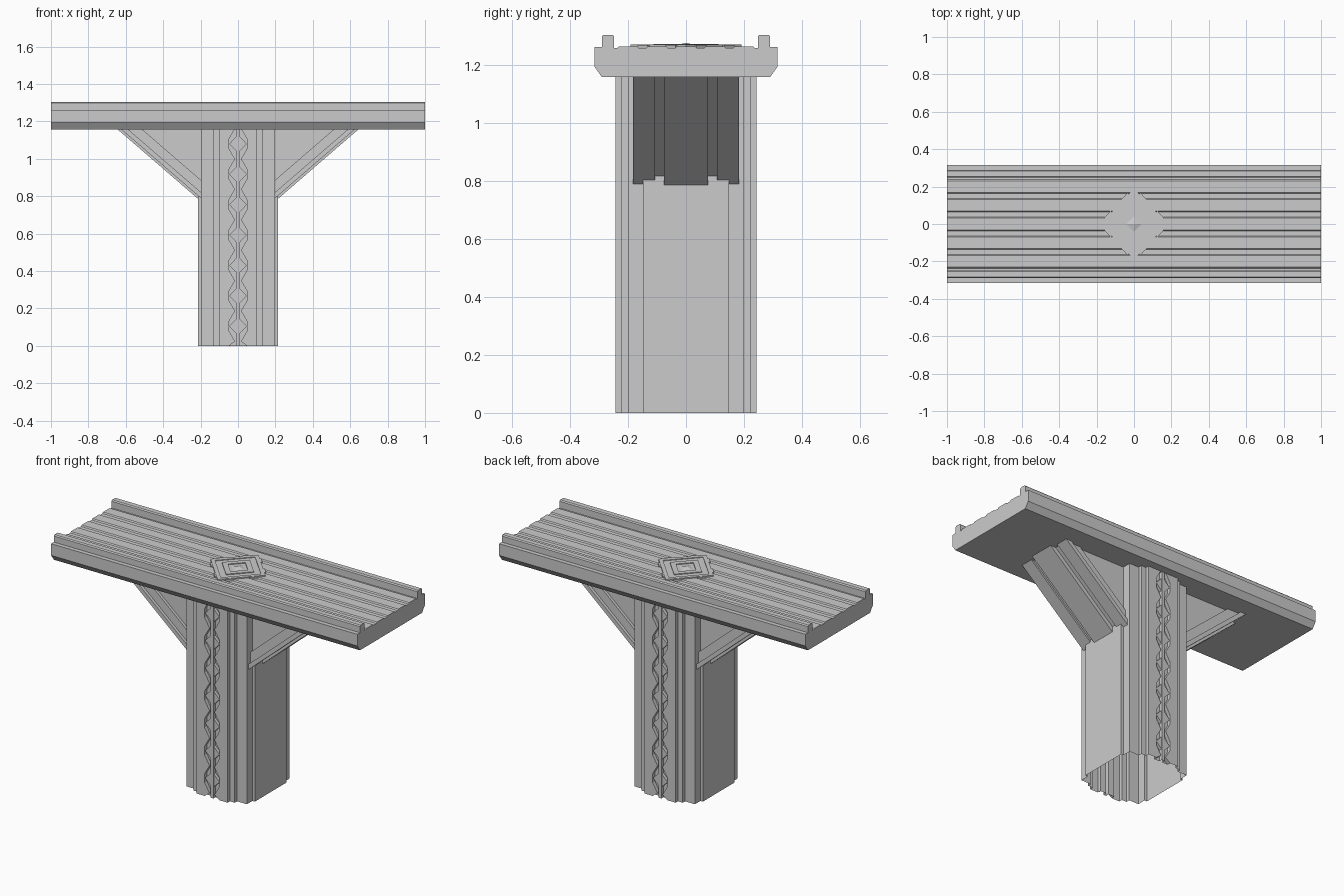
import bpy, bmesh, math
from mathutils import Vector

if "Cube" in bpy.data.objects:
    bpy.data.objects.remove(bpy.data.objects["Cube"])


def add_prism(bm, pts, place, a, b, caps=True):
    """Sweep a closed 2D outline between a and b; place maps (u, v, w) to xyz."""
    lo = [bm.verts.new(place(u, v, a)) for u, v in pts]
    hi = [bm.verts.new(place(u, v, b)) for u, v in pts]
    n = len(pts)
    fs = [bm.faces.new((lo[i], lo[(i + 1) % n], hi[(i + 1) % n], hi[i])) for i in range(n)]
    if caps:
        fs += [bm.faces.new(lo[::-1]), bm.faces.new(hi)]
    bmesh.ops.recalc_face_normals(bm, faces=fs)


def finish(bm, name):
    me = bpy.data.meshes.new(name)
    bm.to_mesh(me)
    bm.free()
    ob = bpy.data.objects.new(name, me)
    bpy.context.collection.objects.link(ob)
    return ob


def along_x(u, v, w): return (w, u, v)
def along_y(u, v, w): return (u, w, v)
def along_z(u, v, w): return (u, v, w)


BOTTOM, TOP = 1.158, 1.262

# Deck: chamfered slab with curbs and shallow plank ridges
half = [(0.29, BOTTOM), (0.315, 1.193), (0.315, TOP), (0.29, TOP),
        (0.29, 1.298), (0.284, 1.304), (0.254, 1.304), (0.248, 1.298), (0.248, TOP - 0.004)]
for c in (0.2, 0.1):
    half += [(c + 0.037, TOP - 0.004), (c + 0.031, TOP + 0.002),
             (c - 0.031, TOP + 0.002), (c - 0.037, TOP - 0.004)]
half += [(0.037, TOP - 0.004), (0.031, TOP + 0.002)]
bm = bmesh.new()
add_prism(bm, half + [(-y, z) for y, z in reversed(half)], along_x, -1, 1)
finish(bm, "deck")

# Pillar: stepped hollow outline, open underneath
q = [(0.214, -0.148), (0.198, -0.148), (0.198, -0.2), (0.134, -0.2), (0.134, -0.222),
     (0.102, -0.222), (0.102, -0.243), (0.048, -0.243), (0.048, -0.222),
     (0.01, -0.222), (0.01, -0.243)]
front = q + [(-x, y) for x, y in reversed(q)]
bm = bmesh.new()
add_prism(bm, front + [(-x, -y) for x, y in front], along_z, 0, BOTTOM + 0.004, caps=False)
finish(bm, "pillar")

# Interlocking triangle ornaments in the front and back channels
bm = bmesh.new()
for s in (-1, 1):
    for side in (-1, 1):
        for k in range(8):
            zc = 0.024 + 0.1625 * k
            pts = [(s * 0.048, max(0, zc - 0.055)), (s * 0.016, max(0.003, zc)),
                   (s * 0.048, min(BOTTOM, zc + 0.055))]
            add_prism(bm, pts, along_y, side * 0.222, side * 0.243)
            if k < 7:
                zc += 0.081
                pts = [(s * 0.01, zc - 0.038), (s * 0.047, zc), (s * 0.01, zc + 0.038)]
                add_prism(bm, pts, along_y, side * 0.222, side * 0.24)
finish(bm, "pillar_ornament")

# Brackets: sloped bands of different depth, plus a solid web
SLOPE = 0.864
XI = 0.198


def line_z(z0, x): return z0 + SLOPE * (x - 0.214)
def line_x(z0): return 0.214 + (BOTTOM - z0) / SLOPE


def band(bm, s, z0, z1, y0, y1):
    pts = [(XI, line_z(z0, XI)), (line_x(z0), BOTTOM)]
    pts += [(line_x(z1), BOTTOM), (XI, line_z(z1, XI))] if z1 else [(XI, BOTTOM)]
    add_prism(bm, [(s * x, z) for x, z in pts], along_y, y0, y1)


for s, label in ((-1, "left"), (1, "right")):
    bm = bmesh.new()
    band(bm, s, 0.826, None, -0.148, 0.148)
    band(bm, s, 0.786, 0.83, -0.076, 0.076)
    for y in (-1, 1):
        band(bm, s, 0.817, 0.83, y * 0.076, y * 0.107)
        band(bm, s, 0.803, 0.835, y * 0.107, y * 0.183)
        band(bm, s, 0.83, 0.9, y * 0.14, y * 0.165)
    finish(bm, label + "_bracket")

# Medallion: concentric diamond frames with a small pyramid
bm = bmesh.new()


def diamond(rx, ry): return [(rx, 0), (0, ry), (-rx, 0), (0, -ry)]


def frame(outer, inner, z):
    o, i = diamond(outer, outer * 1.06), diamond(inner, inner * 1.06)
    for k in range(4):
        j = (k + 1) % 4
        add_prism(bm, [o[k], o[j], i[j], i[k]], along_z, 1.25, z)


add_prism(bm, diamond(0.165, 0.175), along_z, 1.25, 1.267)
frame(0.18, 0.15, 1.271)
frame(0.105, 0.065, 1.272)
base = [bm.verts.new((x, y, 1.267)) for x, y in diamond(0.04, 0.042)]
tip = bm.verts.new((0, 0, 1.276))
for k in range(4):
    bm.faces.new((base[k], base[(k + 1) % 4], tip))
# Tabs along each edge of the medallion
for sx in (-1, 1):
    for sy in (-1, 1):
        for t0, t1 in ((0.16, 0.34), (0.66, 0.84)):
            a = Vector((sx * 0.18, 0)).lerp(Vector((0, sy * 0.191)), t0)
            b = Vector((sx * 0.18, 0)).lerp(Vector((0, sy * 0.191)), t1)
            n = Vector((sx, sy)) * 0.006
            add_prism(bm, [tuple(a), tuple(b), tuple(b + n), tuple(a + n)], along_z, 1.25, 1.269)
finish(bm, "medallion")
